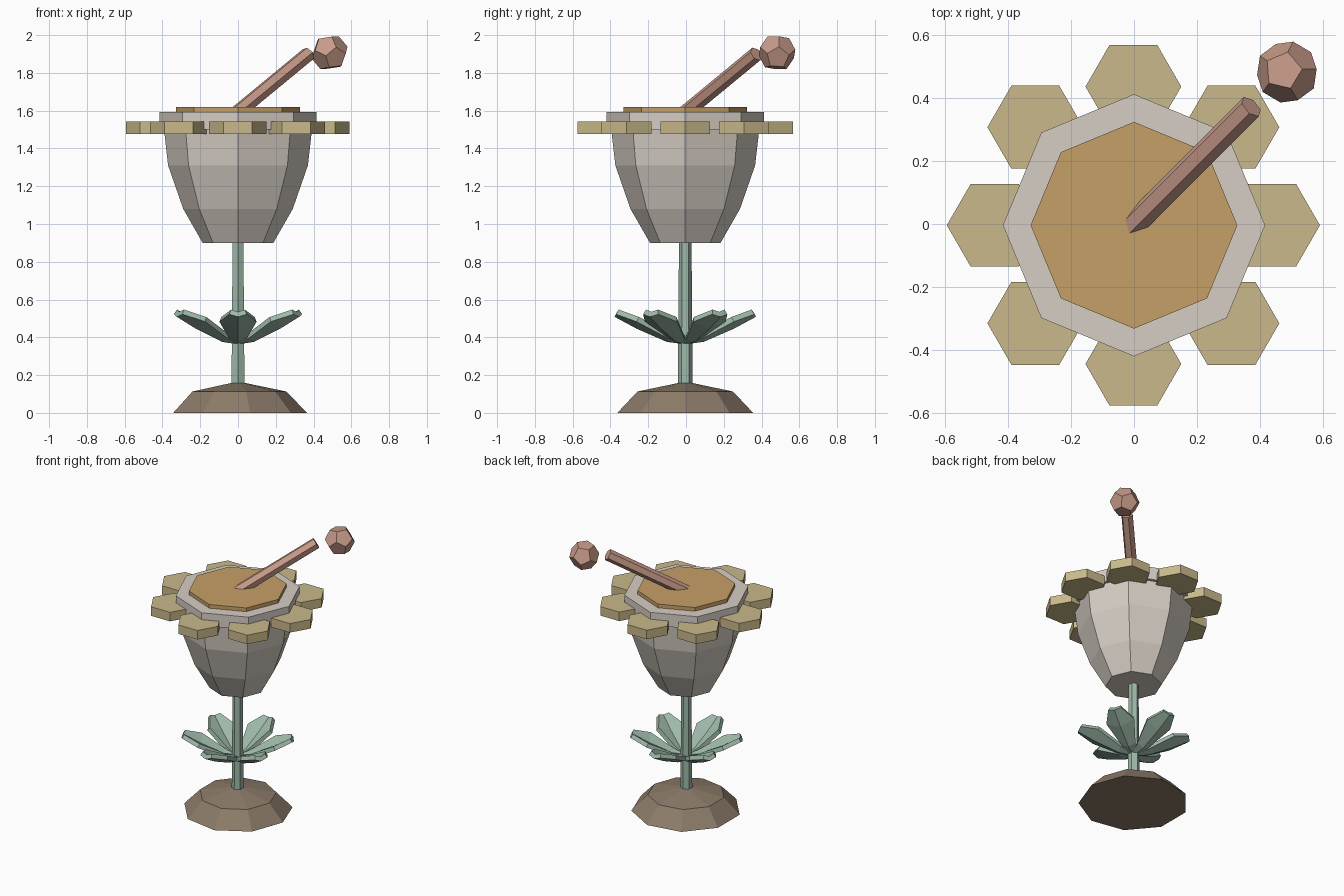
import bpy, bmesh, math
from mathutils import Vector

if "Cube" in bpy.data.objects:
    bpy.data.objects.remove(bpy.data.objects["Cube"])

OY = -0.004  # slight offset that keeps the whole model centred


def material(name, r, g, b):
    lin = [((c / 255 + 0.055) / 1.055) ** 2.4 for c in (r, g, b)]
    m = bpy.data.materials.new(name)
    m.diffuse_color = (*lin, 1)
    m.use_nodes = True
    m.node_tree.nodes["Principled BSDF"].inputs["Base Color"].default_value = m.diffuse_color
    return m


soil = material("soil brown", 140, 123, 105)
green = material("sage green", 158, 185, 168)
stone = material("warm grey", 214, 206, 196)
straw = material("straw yellow", 201, 185, 139)
honey = material("honey", 198, 160, 103)
wood = material("rosy wood", 200, 155, 137)


def make(name, bm, mat):
    bmesh.ops.recalc_face_normals(bm, faces=bm.faces)
    me = bpy.data.meshes.new(name)
    bm.to_mesh(me)
    bm.free()
    me.materials.append(mat)
    ob = bpy.data.objects.new(name, me)
    bpy.context.collection.objects.link(ob)
    return ob


def lathe(name, profile, sides, mat, turn=0.0, centre=(0, OY)):
    """Faceted solid from (radius, height) rings, capped at both ends."""
    bm = bmesh.new()
    rings = []
    for r, z in profile:
        angles = [turn + 2 * math.pi * i / sides for i in range(sides)]
        rings.append([bm.verts.new((centre[0] + r * math.cos(a),
                                    centre[1] + r * math.sin(a), z)) for a in angles])
    for low, high in zip(rings, rings[1:]):
        for i in range(sides):
            j = (i + 1) % sides
            bm.faces.new((low[i], low[j], high[j], high[i]))
    bm.faces.new(rings[0])
    bm.faces.new(rings[-1])
    return make(name, bm, mat)


# Base and stem
lathe("soil_mound", [(0.365, 0), (0.257, 0.113), (0.03, 0.16)], 9, soil)
lathe("stem", [(0.04, 0.1), (0.033, 0.92)], 6, green, math.pi / 6)

# Leaves: folded along a low midrib, six around the stem
LEAF = [(0.015, 0.012, 0.395, 0.0), (0.09, 0.038, 0.425, 0.02),
        (0.245, 0.088, 0.508, 0.035), (0.352, 0.036, 0.547, 0.012)]


def leaf(name, angle):
    bm = bmesh.new()
    rows = []
    for r, half, z, dip in LEAF:
        row = []
        for side in (-1, 0, 1):
            x, y = r, side * half
            if side == 0 and r > 0.3:
                x += 0.008
            top = z - (dip if side == 0 else 0)
            px = x * math.cos(angle) - y * math.sin(angle)
            py = x * math.sin(angle) + y * math.cos(angle) + OY
            row.append(bm.verts.new((px, py, top)))
        rows.append(row)
    for a, b in zip(rows, rows[1:]):
        for k in (0, 1):
            bm.faces.new((a[k], b[k], b[k + 1], a[k + 1]))
    ob = make(name, bm, green)
    if ob.data.polygons[0].normal.z < 0:
        ob.data.flip_normals()
    thick = ob.modifiers.new("thickness", "SOLIDIFY")
    thick.thickness = 0.03
    thick.offset = -1


for i in range(6):
    leaf(f"leaf_{i + 1}", math.radians(30 + 60 * i))

# Cup, rim and filling
lathe("cup", [(0.187, 0.9), (0.29, 1.08), (0.37, 1.31), (0.393, 1.51)], 8, stone)
lathe("rim", [(0.416, 1.5), (0.416, 1.593)], 8, stone)
lathe("honey_filling", [(0.328, 1.56), (0.328, 1.62)], 8, honey)

# Petals: hexagonal plates ringing the cup
for i in range(8):
    a = i * math.pi / 4
    lathe(f"petal_{i + 1}", [(0.152, 1.477), (0.152, 1.543)], 6, straw, 0,
          (-0.002 + 0.44 * math.cos(a), 0.44 * math.sin(a) + OY))

# Dipper stick, tilted toward the back right
start, end = Vector((-0.01, -0.01, 1.585)), Vector((0.372, 0.372, 1.9))
axis = end - start
tilt = Vector((0, 0, 1)).rotation_difference(axis)
stick = lathe("dipper_stick", [(0.04, 0), (0.04, axis.length)], 6, wood, 0, (0, 0))
stick.rotation_mode = "QUATERNION"
stick.rotation_quaternion = tilt
stick.location = start

# Dipper head: dodecahedron, the dual of an icosahedron
ico = bmesh.new()
bmesh.ops.create_icosphere(ico, subdivisions=1, radius=1)
ico.faces.ensure_lookup_table()
bm = bmesh.new()
corners = {f.index: bm.verts.new(f.calc_center_median().normalized() * 0.1)
           for f in ico.faces}
for v in ico.verts:
    n = v.co.normalized()
    u = n.orthogonal().normalized()
    w = n.cross(u)
    ring = sorted(v.link_faces, key=lambda f: math.atan2(
        f.calc_center_median().dot(w), f.calc_center_median().dot(u)))
    bm.faces.new([corners[f.index] for f in ring])
ico.free()
head = make("dipper_head", bm, wood)
head.rotation_mode = "QUATERNION"
head.rotation_quaternion = tilt
head.location = (0.485, 0.482, 1.907)
